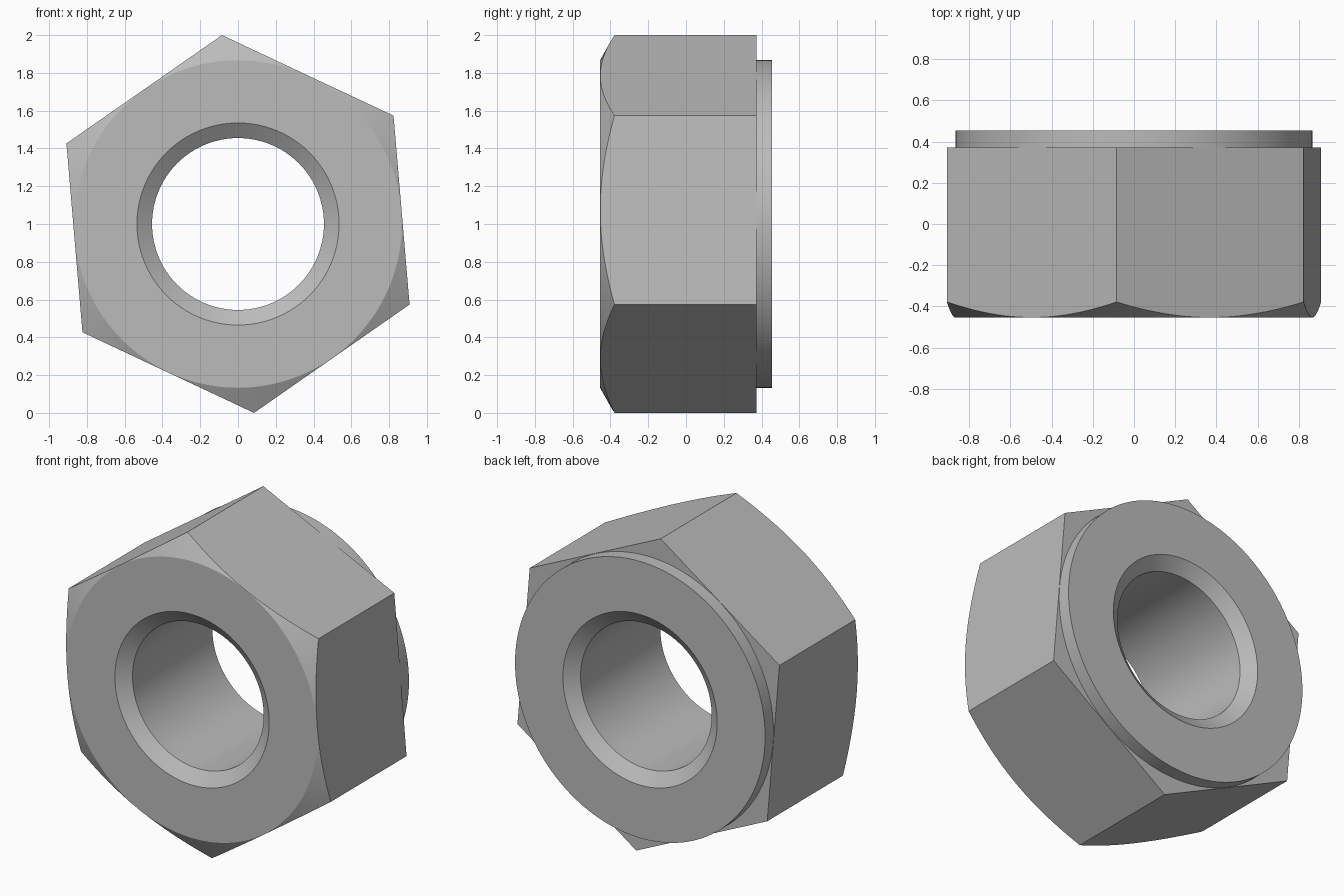
import bpy
import bmesh
import math

if "Cube" in bpy.data.objects:
    bpy.data.objects.remove(bpy.data.objects["Cube"], do_unlink=True)

CENTRE_Z = 1.0
CORNER_R = 1.0035          # hexagon corner radius
FLAT_R = CORNER_R * math.cos(math.pi / 6)
RIM_R = FLAT_R - 0.002     # round front face and rear collar
TILT = math.radians(94.85)  # direction of the top corner
FRONT, SHOULDER, BACK = -0.455, 0.372, 0.455
BORE_R, MOUTH_R, MOUTH_DEPTH = 0.455, 0.535, 0.06

steel = bpy.data.materials.new("steel_grey")
steel.use_nodes = True
grey = (0.5, 0.5, 0.5, 1)
steel.diffuse_color = grey
steel.node_tree.nodes["Principled BSDF"].inputs["Base Color"].default_value = grey


def lathe(name, profile, sides, start=0.0):
    """Closed solid turned around the y axis from (radius, y) pairs."""
    bm = bmesh.new()
    rings = []
    for radius, y in profile:
        ring = []
        for i in range(sides):
            a = start + math.tau * i / sides
            ring.append(bm.verts.new((radius * math.cos(a), y,
                                      CENTRE_Z + radius * math.sin(a))))
        rings.append(ring)
    for low, high in zip(rings, rings[1:]):
        for i in range(sides):
            j = (i + 1) % sides
            bm.faces.new((low[i], low[j], high[j], high[i]))
    bm.faces.new(rings[0])
    bm.faces.new(rings[-1])
    bmesh.ops.recalc_face_normals(bm, faces=bm.faces)
    mesh = bpy.data.meshes.new(name)
    bm.to_mesh(mesh)
    bm.free()
    mesh.materials.append(steel)
    obj = bpy.data.objects.new(name, mesh)
    bpy.context.collection.objects.link(obj)
    return obj


def combine(target, tool, operation):
    """Apply a boolean and discard the tool."""
    mod = target.modifiers.new(operation.lower(), "BOOLEAN")
    mod.operation = operation
    mod.solver = "EXACT"
    mod.object = tool
    bpy.context.view_layer.objects.active = target
    bpy.ops.object.modifier_apply(modifier=mod.name)
    bpy.data.objects.remove(tool, do_unlink=True)


# Hexagonal body with its corners turned down at the front
nut = lathe("hex_nut", [(CORNER_R, FRONT - 0.1), (CORNER_R, SHOULDER)], 6, TILT)
slope = 0.56
reach = 0.3
turning = lathe("corner_turning", [(RIM_R, FRONT), (RIM_R + reach, FRONT + reach * slope),
                                   (RIM_R + reach, 0.7)], 144)
combine(nut, turning, "INTERSECT")

# Round bearing collar at the back
collar = lathe("collar", [(RIM_R, SHOULDER - 0.1), (RIM_R, BACK)], 144)
combine(nut, collar, "UNION")

# Through hole with a countersunk mouth at each end
extra = 0.1
flare = MOUTH_R + extra * (MOUTH_R - BORE_R) / MOUTH_DEPTH
bore = lathe("bore", [(flare, FRONT - extra), (BORE_R, FRONT + MOUTH_DEPTH),
                      (BORE_R, BACK - MOUTH_DEPTH), (flare, BACK + extra)], 96)
combine(nut, bore, "DIFFERENCE")

# Smooth the turned surfaces, keep the machined edges crisp
for o in bpy.context.selected_objects:
    o.select_set(False)
nut.select_set(True)
bpy.context.view_layer.objects.active = nut
bpy.ops.object.shade_smooth_by_angle(angle=math.radians(20))
